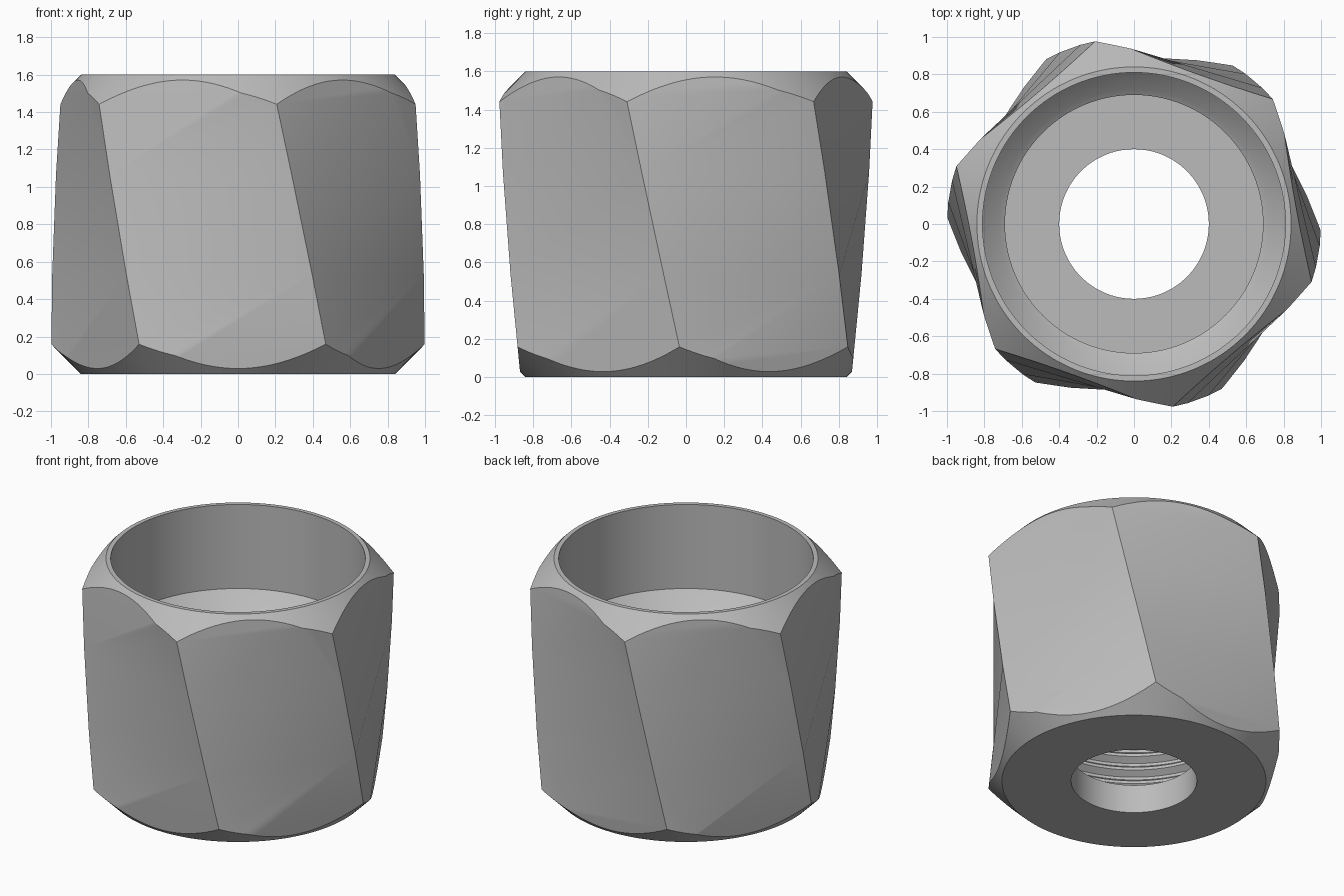
import bpy, bmesh
from math import cos, sin, pi, radians

old = bpy.data.objects.get("Cube")
if old:
    bpy.data.objects.remove(old, do_unlink=True)

HEIGHT = 1.6
TWIST = radians(-20)

steel = bpy.data.materials.new("grey steel")
steel.use_nodes = True
grey = (0.5, 0.5, 0.5, 1)
steel.diffuse_color = grey
steel.node_tree.nodes["Principled BSDF"].inputs["Base Color"].default_value = grey


def loft(name, rings, capped):
    """Join rings of points with triangles; cap the ends or close the loop."""
    bm = bmesh.new()
    loops = [[bm.verts.new(p) for p in ring] for ring in rings]
    n = len(loops[0])
    pairs = list(zip(loops, loops[1:]))
    if not capped:
        pairs.append((loops[-1], loops[0]))
    for low, high in pairs:
        for i in range(n):
            j = (i + 1) % n
            if capped:
                bm.faces.new((low[i], low[j], high[j]))
                bm.faces.new((low[i], high[j], high[i]))
            else:
                bm.faces.new((low[i], low[j], high[j], high[i]))
    if capped:
        bm.faces.new(loops[0][::-1])
        bm.faces.new(loops[-1])
    bmesh.ops.recalc_face_normals(bm, faces=bm.faces)
    mesh = bpy.data.meshes.new(name)
    bm.to_mesh(mesh)
    bm.free()
    mesh.materials.append(steel)
    obj = bpy.data.objects.new(name, mesh)
    bpy.context.collection.objects.link(obj)
    return obj


def circle(radius, z, sides, turn=0):
    angles = [turn + 2 * pi * i / sides for i in range(sides)]
    return [(radius * cos(a), radius * sin(a), z) for a in angles]


# Twisted hexagonal prism in three steps, with overshoot at both ends
levels = [(-0.05, 0)] + [(HEIGHT * k / 3, k / 3) for k in range(4)] + [(HEIGHT + 0.05, 1)]
nut = loft("twisted_nut", [circle(1, z, 6, TWIST * t) for z, t in levels], True)

# Turned profile: chamfered outside, stepped bore, threaded chamber, outlet hole
profile = [(0.4, 0), (0.84, 0), (1.1, 0.26), (1.1, HEIGHT - 0.26), (0.84, HEIGHT),
           (0.81, HEIGHT), (0.81, 1.01), (0.72, 0.92)]
pitch = 0.1
for k in range(7):
    z = 0.9 - k * pitch
    profile += [(0.69, z), (0.69, z - 0.02), (0.73, z - 0.05), (0.73, z - 0.07)]
profile += [(0.69, 0.2), (0.4, 0.2)]
turning = loft("turning_cutter", [circle(r, z, 128) for r, z in profile], False)
turning.hide_render = True

# Cut the prism to the turned shape
cut = nut.modifiers.new("turned", "BOOLEAN")
cut.operation = "INTERSECT"
cut.solver = "EXACT"
cut.object = turning
bpy.ops.object.select_all(action="DESELECT")
nut.select_set(True)
bpy.context.view_layer.objects.active = nut
bpy.ops.object.modifier_apply(modifier=cut.name)
bpy.data.objects.remove(turning, do_unlink=True)
bpy.ops.object.shade_smooth_by_angle(angle=radians(25))
